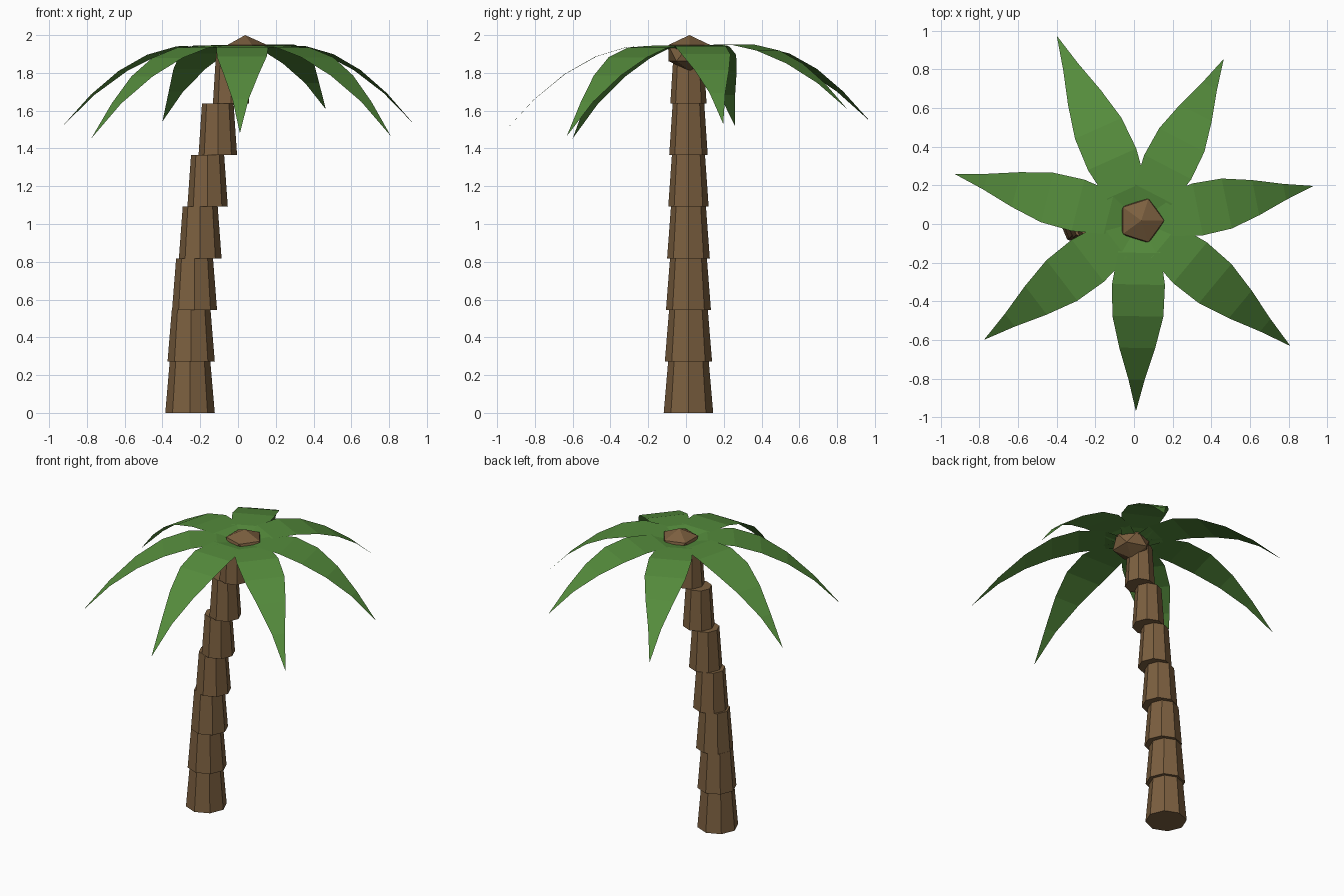
import bpy, bmesh, math
from mathutils import Vector, Matrix

if "Cube" in bpy.data.objects:
    bpy.data.objects.remove(bpy.data.objects["Cube"])


def material(name, rgb):
    m = bpy.data.materials.new(name)
    m.diffuse_color = (*rgb, 1)
    m.use_nodes = True
    m.node_tree.nodes["Principled BSDF"].inputs["Base Color"].default_value = m.diffuse_color
    return m


def finish(name, bm, mat):
    me = bpy.data.meshes.new(name)
    bm.to_mesh(me)
    bm.free()
    me.materials.append(mat)
    ob = bpy.data.objects.new(name, me)
    bpy.context.collection.objects.link(ob)
    return ob


bark = material("bark brown", (0.20, 0.115, 0.05))
green = material("leaf green", (0.09, 0.26, 0.045))

# Trunk: seven stacked, tapered eight-sided segments that lean to the right
STEP = 1.91 / 7
lean = [-0.254, -0.248, -0.23, -0.2, -0.161, -0.107, -0.037]
radii = [0.131, 0.125, 0.119, 0.113, 0.107, 0.102, 0.096]
bm = bmesh.new()
for i, (x, r) in enumerate(zip(lean, radii)):
    bmesh.ops.create_cone(bm, cap_ends=True, segments=8, radius1=r, radius2=r * 0.82,
                          depth=STEP, matrix=Matrix.Translation((x, 0.013, STEP * (i + 0.5))))
finish("trunk", bm, bark)

# Crown knob: squashed icosahedron
bm = bmesh.new()
bmesh.ops.create_icosphere(bm, subdivisions=1, radius=1,
                           matrix=Matrix.Translation((0.038, 0.018, 1.905))
                           @ Matrix.Diagonal((0.131, 0.131, 0.095, 1)))
finish("crown_knob", bm, bark)

# Fronds: thin arched sheets from the crown centre to each tip
centre = Vector((0.03, 0.015, 1.91))
tips = [(0.93, 0.197, 1.53), (0.465, 0.855, 1.607), (-0.40, 0.975, 1.543), (-0.93, 0.26, 1.517),
        (-0.777, -0.60, 1.453), (0.01, -0.97, 1.48), (0.81, -0.632, 1.464)]
half_widths = [0.06, 0.11, 0.137, 0.132, 0.093, 0.042]
for n, tip in enumerate(tips):
    end = Vector(tip)
    flat = Vector((end.x - centre.x, end.y - centre.y, 0))
    side = Vector((-flat.y, flat.x, 0)).normalized()
    rise = 0.335
    drop = centre.z + rise - end.z
    bm = bmesh.new()
    prev = None
    for k, w in enumerate(half_widths):
        t = k / 6
        p = centre + flat * t + Vector((0, 0, rise * t - drop * t * t))
        row = [bm.verts.new(p - side * w), bm.verts.new(p + side * w)]
        if prev:
            bm.faces.new((prev[0], row[0], row[1], prev[1]))
        prev = row
    bm.faces.new((prev[0], bm.verts.new(end), prev[1]))
    finish(f"frond_{n + 1}", bm, green)
